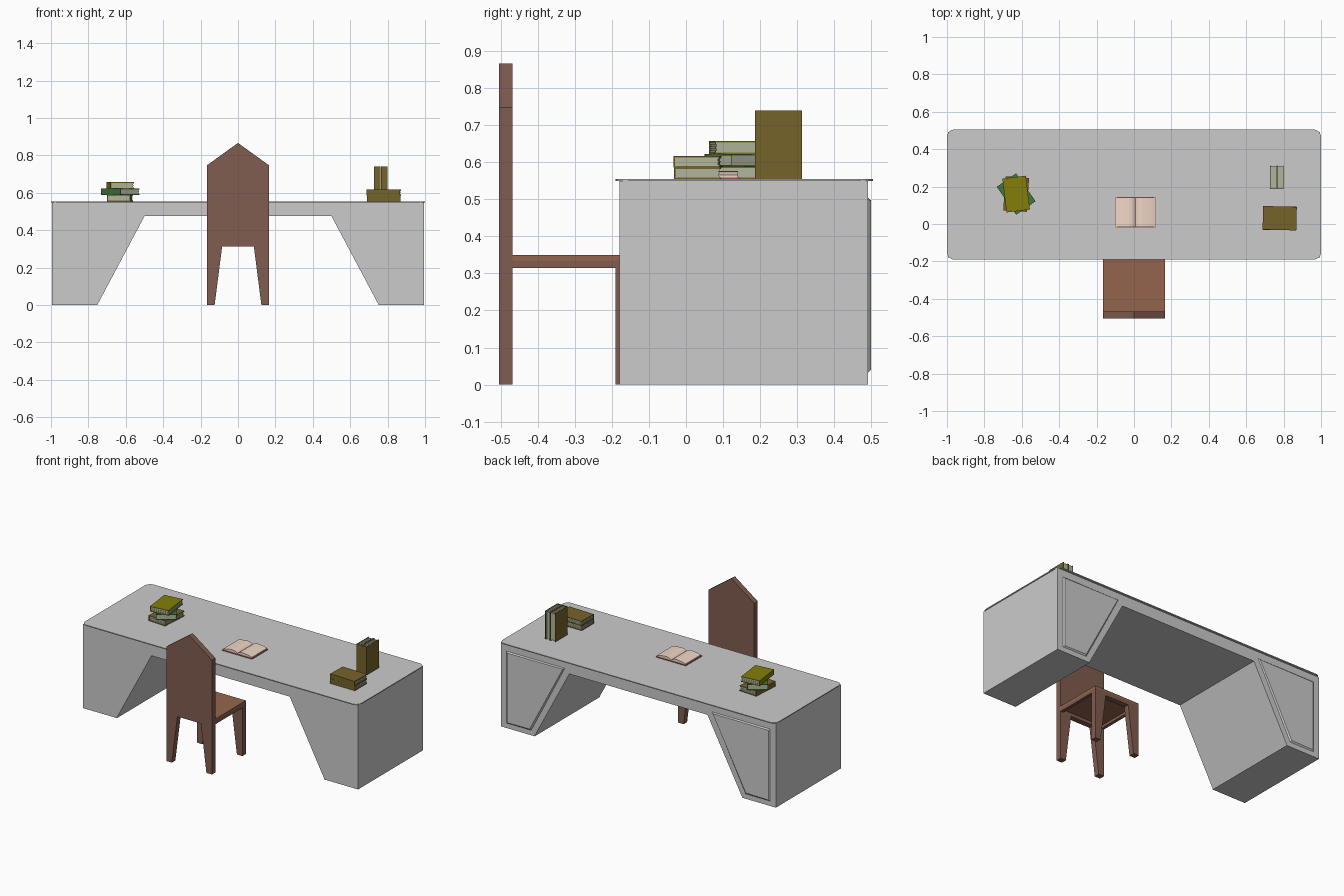
import bpy, bmesh, math
from mathutils import Matrix, Vector

if "Cube" in bpy.data.objects:
    bpy.data.objects.remove(bpy.data.objects["Cube"])


def material(name, rgb):
    m = bpy.data.materials.new(name)
    m.diffuse_color = (*rgb, 1)
    m.use_nodes = True
    m.node_tree.nodes["Principled BSDF"].inputs["Base Color"].default_value = m.diffuse_color
    return m


WOOD = material("dark_wood", (.22, .11, .08))
SEAT = material("seat_wood", (.30, .13, .075))
OLIVE = material("olive", (.23, .21, .003))
BROWN = material("brown", (.18, .125, .024))
GREEN = material("green", (.053, .18, .044))
PAPER = material("paper", (.44, .47, .33))
PINK = material("pink_paper", (.88, .68, .57))
RED = material("red_cover", (.35, .09, .09))


def finish(name, bm, mats):
    bmesh.ops.recalc_face_normals(bm, faces=bm.faces)
    me = bpy.data.meshes.new(name)
    bm.to_mesh(me)
    bm.free()
    for m in mats:
        me.materials.append(m)
    ob = bpy.data.objects.new(name, me)
    bpy.context.collection.objects.link(ob)
    return ob


def add_prism(bm, pts, a, b, axis="y"):
    """Extrude a profile: xz points along y, or xy points along z."""
    place = (lambda p, t: (p[0], t, p[1])) if axis == "y" else (lambda p, t: (p[0], p[1], t))
    face = bm.faces.new([bm.verts.new(place(p, a)) for p in pts])
    ext = bmesh.ops.extrude_face_region(bm, geom=[face])
    vs = [g for g in ext["geom"] if isinstance(g, bmesh.types.BMVert)]
    bmesh.ops.translate(bm, verts=vs, vec=Vector(place((0, 0), b - a)))


def prism(name, pts, a, b, mat=None, axis="y"):
    bm = bmesh.new()
    add_prism(bm, pts, a, b, axis)
    return finish(name, bm, [mat] if mat else [])


def add_box(bm, lo, hi, index=0):
    size = [h - l for l, h in zip(lo, hi)]
    mid = [(h + l) / 2 for l, h in zip(lo, hi)]
    mtx = Matrix.Translation(mid) @ Matrix.Diagonal((*size, 1))
    vs = bmesh.ops.create_cube(bm, size=1, matrix=mtx)["verts"]
    for f in {f for v in vs for f in v.link_faces}:
        f.material_index = index


def box(name, lo, hi, mat):
    bm = bmesh.new()
    add_box(bm, lo, hi)
    return finish(name, bm, [mat])


def symmetric(half):
    """Close a right-hand profile with its mirror image."""
    return half + [(-x, z) for x, z in reversed(half) if x]


# Desk body: one arch-like profile with sloped inner sides
prism("desk_body", symmetric([(.5, .475), (.75, .005), (.75, 0), (.995, 0), (.995, .549)]), -.18, .492)

# Desk top with rounded corners
corner = []
for cx, cy, start in ((.96, .465, 0), (-.96, .465, 90), (-.96, -.15, 180), (.96, -.15, 270)):
    for i in range(7):
        t = math.radians(start + 15 * i)
        corner.append((cx + .04 * math.cos(t), cy + .04 * math.sin(t)))
prism("desk_top", corner, .549, .555, axis="z")

# Raised bevelled panels on the back of each pedestal
for s, side in ((1, "right"), (-1, "left")):
    bm = bmesh.new()
    pts = [(.955, .03), (.775, .03), (.53, .505), (.955, .505)]
    outer = [bm.verts.new((s * x, .49, z)) for x, z in pts]
    face = bm.faces.new(outer)
    bmesh.ops.recalc_face_normals(bm, faces=[face])
    bmesh.ops.inset_region(bm, faces=[face], thickness=.014, use_boundary=True)
    for v in face.verts:
        v.co.y = .499
    bm.faces.new(outer)
    finish(side + "_back_panel", bm, [])

# Chair: gabled back board with tapered legs, and matching front legs
legs = [(.085, .312), (.125, 0), (.165, 0)]
prism("chair_back", symmetric(legs + [(.165, .748), (0, .867)]), -.505, -.469, WOOD)
prism("chair_front_legs", symmetric(legs + [(.165, .335)]), -.19, -.154, WOOD)
box("seat", (-.165, -.469, .333), (.165, -.154, .35), SEAT)
for s, side in ((1, "right"), (-1, "left")):
    xs = sorted((s * .145, s * .165))
    box(side + "_seat_rail", (xs[0], -.469, .315), (xs[1], -.19, .333), WOOD)


def book(name, w, l, h, mat, loc, rz=0, upright=False):
    """Closed book lying flat, spine on local -x, with a layered page block."""
    bm = bmesh.new()
    c = .004
    add_box(bm, (-w / 2, -l / 2, 0), (w / 2, l / 2, c))
    add_box(bm, (-w / 2, -l / 2, h - c), (w / 2, l / 2, h))
    add_box(bm, (-w / 2, -l / 2, c), (-w / 2 + c, l / 2, h - c))
    n = 5
    step = (h - 2 * c) / n
    for i in range(n):
        g = .003 + .002 * (i % 2)
        add_box(bm, (-w / 2 + c, -l / 2 + g, c + i * step),
                (w / 2 - g, l / 2 - g, c + (i + 1) * step), 1)
    ob = finish(name, bm, [mat, PAPER])
    rot = Matrix.Rotation(math.radians(rz), 4, "Z")
    if upright:  # length becomes height, thickness runs along x
        rot = Matrix(((0, 0, 1, 0), (1, 0, 0, 0), (0, 1, 0, 0), (0, 0, 0, 1)))
    ob.matrix_world = Matrix.Translation(loc) @ rot
    return ob


# Left stack of three twisted books
for i, (mat, rz) in enumerate(((BROWN, -4), (GREEN, 35), (OLIVE, 7))):
    book(f"stacked_book_{i + 1}", .126, .182, .034, mat, (-.63, .16, .555 + .034 * i), rz)

# Right side: two flat books, two standing books
for i, rz in enumerate((90, 88.5)):
    book(f"flat_book_{i + 1}", .126, .18, .031, BROWN, (.779, .031, .555 + .031 * i), rz)
    book(f"standing_book_{i + 1}", .127, .185, .036, BROWN,
         (.726 + .038 * i, .25, .6475), upright=True)

# Open book: thin cover under two arched page blocks
box("open_book_cover", (-.1, -.02, .555), (.116, .145, .559), RED)
arch = [(0, .559), (.104, .559), (.104, .566), (.085, .571), (.06, .575), (.035, .577), (.015, .574), (0, .565)]
bm = bmesh.new()
for s in (1, -1):
    add_prism(bm, [(.008 + s * x, z) for x, z in arch], -.016, .141)
finish("open_book_pages", bm, [PINK])
